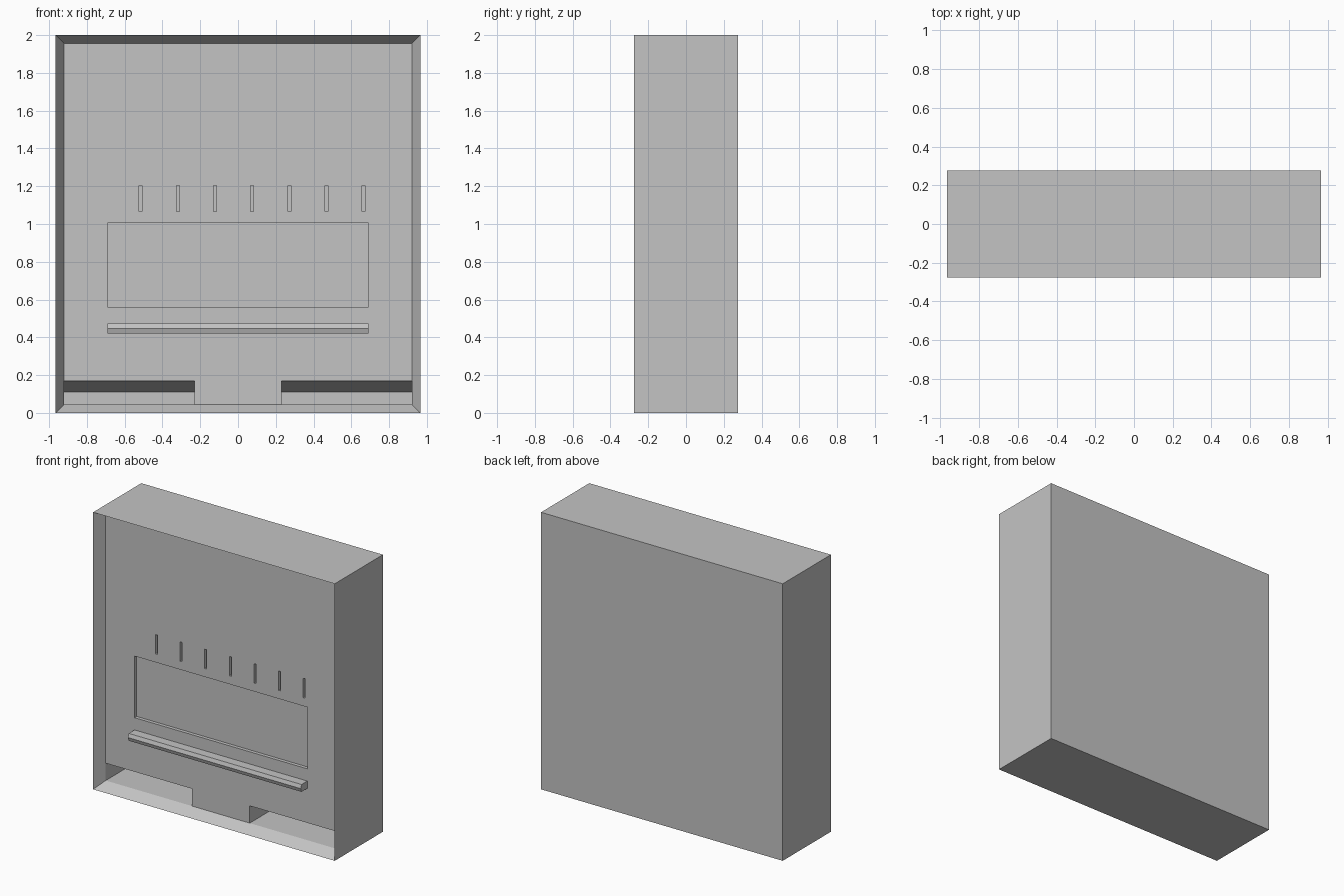
import bpy, bmesh

cube = bpy.data.objects.get("Cube")
if cube:
    bpy.data.objects.remove(cube, do_unlink=True)

WIDTH, DEPTH, HEIGHT = 1.93, 0.55, 2.0
RIM, PANEL_Y = 0.045, -0.195

grey = bpy.data.materials.new("plain_grey")
grey.use_nodes = True
grey.diffuse_color = (0.55, 0.55, 0.55, 1)
grey.node_tree.nodes["Principled BSDF"].inputs["Base Color"].default_value = grey.diffuse_color


def add_object(name, bm):
    bmesh.ops.recalc_face_normals(bm, faces=bm.faces)
    mesh = bpy.data.meshes.new(name)
    bm.to_mesh(mesh)
    bm.free()
    mesh.materials.append(grey)
    obj = bpy.data.objects.new(name, mesh)
    bpy.context.collection.objects.link(obj)
    return obj


def prism(name, x0, x1, profile):
    """Extrude a (y, z) outline from x0 to x1."""
    bm = bmesh.new()
    face = bm.faces.new([bm.verts.new((x0, y, z)) for y, z in profile])
    side = bmesh.ops.extrude_face_region(bm, geom=[face])["geom"]
    verts = [v for v in side if isinstance(v, bmesh.types.BMVert)]
    bmesh.ops.translate(bm, verts=verts, vec=(x1 - x0, 0, 0))
    return add_object(name, bm)


def recess(name, x0, x1, z0, z1, depth):
    front, back = PANEL_Y - 0.02, PANEL_Y + depth
    return prism(name, x0, x1, [(front, z0), (back, z0), (back, z1), (front, z1)])


# Cabinet: box with a sloping rim around a sunken front panel
bm = bmesh.new()
bmesh.ops.create_cube(bm, size=1)
for v in bm.verts:
    v.co = (v.co.x * WIDTH, v.co.y * DEPTH, (v.co.z + 0.5) * HEIGHT)
bm.normal_update()
front = min(bm.faces, key=lambda f: f.calc_center_median().y)
bmesh.ops.inset_region(bm, faces=[front], thickness=RIM, use_even_offset=True)
bmesh.ops.translate(bm, verts=front.verts, vec=(0, PANEL_Y + DEPTH / 2, 0))
cabinet = add_object("cabinet", bm)

# Recessed window and the row of thin slots above it
cutters = [recess("window_cutter", -0.69, 0.69, 0.56, 1.005, 0.025)]
for i in range(7):
    x = -0.515 + i * 0.1967
    cutters.append(recess("slot_cutter", x - 0.008, x + 0.008, 1.065, 1.205, 0.025))

# Two floor-level openings with sloping ceilings
opening = [(PANEL_Y - 0.01, RIM), (0.15, RIM), (0.15, 0.11),
           (PANEL_Y, 0.17), (PANEL_Y - 0.01, 0.17)]
inner, outer = 0.23, WIDTH / 2 - RIM
for x0, x1 in ((-outer, -inner), (inner, outer)):
    cutters.append(prism("opening_cutter", x0, x1, opening))

for cutter in cutters:
    cutter.hide_render = True
    mod = cabinet.modifiers.new("cut", "BOOLEAN")
    mod.operation = "DIFFERENCE"
    mod.solver = "EXACT"
    mod.object = cutter

# Bake the cuts and drop the cutters
bpy.context.view_layer.update()
evaluated = cabinet.evaluated_get(bpy.context.evaluated_depsgraph_get())
baked = bpy.data.meshes.new_from_object(evaluated)
cabinet.modifiers.clear()
cabinet.data = baked
for cutter in cutters:
    bpy.data.objects.remove(cutter, do_unlink=True)

# Handrail with a shallow pointed front
prism("handrail", -0.69, 0.69, [
    (PANEL_Y + 0.005, 0.419), (-0.261, 0.419), (-0.27, 0.4455),
    (-0.261, 0.472), (PANEL_Y + 0.005, 0.472)])
